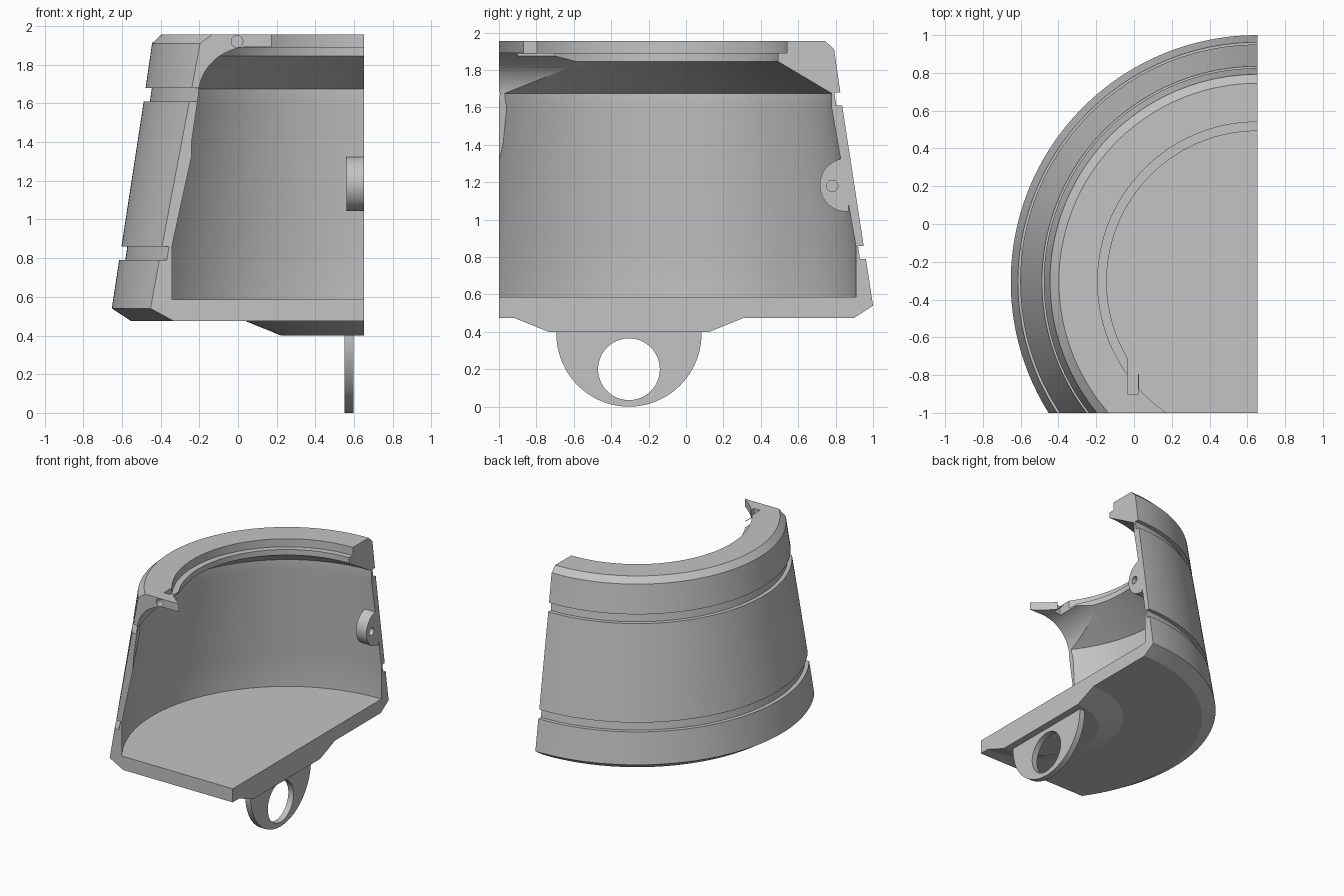
import bpy, bmesh, math
from mathutils import Vector

cube = bpy.data.objects.get("Cube")
if cube:
    bpy.data.objects.remove(cube, do_unlink=True)

CX, CY = 0.6525, -0.305      # axis of revolution, on the right-hand cut plane
FRONT = -1.0                 # front cut plane
SEGS = 128

grey = bpy.data.materials.new("plain grey")
grey.use_nodes = True
grey.diffuse_color = (0.55, 0.55, 0.55, 1)
grey.node_tree.nodes["Principled BSDF"].inputs["Base Color"].default_value = grey.diffuse_color


def finish(name, bm):
    bmesh.ops.remove_doubles(bm, verts=bm.verts, dist=1e-5)
    bmesh.ops.recalc_face_normals(bm, faces=bm.faces)
    mesh = bpy.data.meshes.new(name)
    bm.to_mesh(mesh)
    bm.free()
    mesh.materials.append(grey)
    obj = bpy.data.objects.new(name, mesh)
    bpy.context.collection.objects.link(obj)
    return obj


def prism(name, outline, axis, start, end):
    """Extrude a 2D outline along x (outline in y, z) or y (outline in x, z)."""
    def place(p, d):
        return Vector((d, p[0], p[1])) if axis == "x" else Vector((p[0], d, p[1]))
    bm = bmesh.new()
    face = bm.faces.new([bm.verts.new(place(p, start)) for p in outline])
    ext = bmesh.ops.extrude_face_region(bm, geom=[face])
    verts = [v for v in ext["geom"] if isinstance(v, bmesh.types.BMVert)]
    bmesh.ops.translate(bm, verts=verts, vec=place((0, 0), end - start))
    return finish(name, bm)


def arc(cx, cz, rx, rz, a0, a1, n):
    angles = [math.radians(a0 + (a1 - a0) * i / n) for i in range(n + 1)]
    return [(cx + rx * math.cos(a), cz + rz * math.sin(a)) for a in angles]


def circle(cx, cz, r, n=48):
    return arc(cx, cz, r, r, 0, 360, n)[:-1]


def rect(a0, a1, b0, b1):
    return [(a0, b0), (a1, b0), (a1, b1), (a0, b1)]


def activate(obj):
    bpy.ops.object.select_all(action="DESELECT")
    obj.select_set(True)
    bpy.context.view_layer.objects.active = obj


def cut(obj, cutter):
    cutter.hide_render = True
    mod = obj.modifiers.new("cut", "BOOLEAN")
    mod.operation = "DIFFERENCE"
    mod.solver = "EXACT"
    mod.object = cutter
    activate(obj)
    bpy.ops.object.modifier_apply(modifier=mod.name)
    bpy.data.objects.remove(cutter, do_unlink=True)


# Shell section (radius, height): base, grooved outer wall, rim, inner wall, floor
section = [
    (0, 0.4), (0.43, 0.4), (0.615, 0.475), (1.205, 0.475), (1.305, 0.54),
    (1.267, 0.79), (1.235, 0.79), (1.225, 0.86), (1.255, 0.86),
    (1.14, 1.61), (1.108, 1.61), (1.098, 1.68), (1.13, 1.68),
    (1.097, 1.91), (1.05, 1.955), (0.845, 1.955), (0.845, 1.89),
    (0.797, 1.89), (0.797, 1.845), (1.083, 1.675), (1.083, 1.6),
    (1.213, 0.86), (1.213, 0.585), (0, 0.585),
]

# Half-revolved shell, capped on the flat side
bm = bmesh.new()
rings = []
for k in range(SEGS + 1):
    a = math.pi / 2 + math.pi * k / SEGS
    rings.append([bm.verts.new((CX + r * math.cos(a), CY + r * math.sin(a), z))
                  for r, z in section])
for r0, r1 in zip(rings, rings[1:]):
    for i in range(len(section) - 1):
        bm.faces.new((r0[i], r0[i + 1], r1[i + 1], r1[i]))
bm.faces.new(rings[0])
bm.faces.new(rings[-1])
shell = finish("shell", bm)

# Flat front cut
cut(shell, prism("front_cutter", rect(-3, 3, -1, 3), "y", -3, FRONT))

# Rounded front opening under the rim
opening = [(0.9, 0.8), (-0.25, 0.8), (-0.24, 1.4)]
opening += arc(0.06, 1.64, 0.265, 0.252, 180, 90, 24) + [(0.9, 1.892)]
cut(shell, prism("opening_cutter", opening, "y", -1.3, CY))

# Nut slot and screw hole in the rim end
cut(shell, prism("slot_cutter", rect(-0.035, 0.02, 1.8, 2.1), "y", -0.9, -0.6))
cut(shell, prism("screw_cutter", circle(-0.005, 1.92, 0.03, 32), "y", -1.1, -0.93))

# Screw lug on the inner wall, flattened where it sinks into the wall
lug = prism("screw_lug", [(min(y, 0.868), z) for y, z in arc(0.857, 1.185, 0.142, 0.142, 80, 280, 48)],
            "x", 0.56, CX)
cut(lug, prism("lug_cutter", circle(0.782, 1.18, 0.03, 32), "x", 0.585, 0.8))

# Hanging ring under the base
ring = prism("hanging_ring", arc(CY, 0.39, 0.388, 0.39, 180, 360, 64) + [(CY + 0.388, 0.43), (CY - 0.388, 0.43)],
             "x", 0.55, 0.597)
cut(ring, prism("ring_cutter", circle(CY, 0.2, 0.165, 64), "x", 0.4, 0.8))

for obj in (shell, lug, ring):
    activate(obj)
    bpy.ops.object.shade_smooth_by_angle(angle=math.radians(20))
